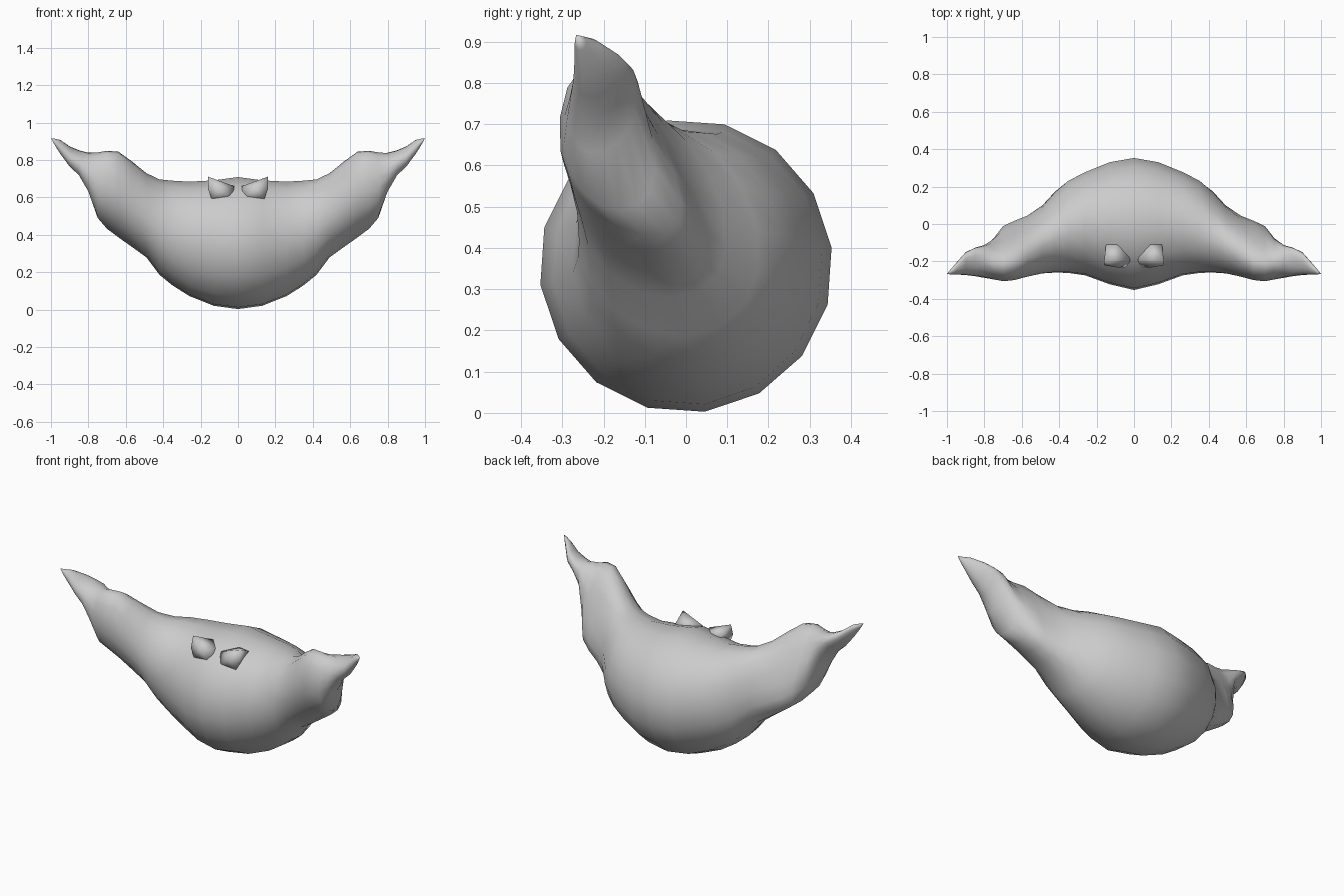
import bpy, bmesh, math


def finish(name, bm):
    bmesh.ops.recalc_face_normals(bm, faces=bm.faces)
    mesh = bpy.data.meshes.new(name)
    bm.to_mesh(mesh)
    bm.free()
    for p in mesh.polygons:
        p.use_smooth = True
    ob = bpy.data.objects.new(name, mesh)
    bpy.context.collection.objects.link(ob)
    return ob


# Round body swelling out into raised wing tips:
# x, y min, y max, z min, z max, lean of the section in degrees
sections = [
    (0.00, -0.356, 0.356, 0.000, 0.712, 0),
    (0.13, -0.325, 0.333, 0.018, 0.694, 0),
    (0.26, -0.277, 0.280, 0.070, 0.687, 0),
    (0.35, -0.264, 0.235, 0.128, 0.691, 3),
    (0.42, -0.262, 0.178, 0.186, 0.697, 8),
    (0.49, -0.267, 0.100, 0.280, 0.730, 14),
    (0.57, -0.284, 0.045, 0.337, 0.795, 22),
    (0.64, -0.302, 0.018, 0.385, 0.846, 28),
    (0.70, -0.308, -0.010, 0.430, 0.850, 28),
    (0.75, -0.298, -0.075, 0.490, 0.841, 12),
    (0.80, -0.288, -0.112, 0.630, 0.840, -14),
    (0.85, -0.279, -0.126, 0.718, 0.852, -20),
    (0.90, -0.273, -0.150, 0.765, 0.873, -20),
    (0.95, -0.270, -0.207, 0.832, 0.908, -10),
    (0.98, -0.270, -0.242, 0.880, 0.914, 0),
]
SIDES = 16
mirrored = [(-s[0],) + s[1:] for s in reversed(sections[1:])]

bm = bmesh.new()
rings = []
for x, y0, y1, z0, z1, lean in mirrored + sections:
    ring = []
    for i in range(SIDES):
        a = math.radians(7.3) + math.tau * i / SIDES
        # the front of each section leans less than its back
        t = math.radians(lean) * (0.5 + 0.3 * math.cos(a))
        ring.append(bm.verts.new((x, (y0 + y1) / 2 + (y1 - y0) / 2 * math.cos(a + t),
                                  (z0 + z1) / 2 + (z1 - z0) / 2 * math.sin(a - t))))
    rings.append(ring)
for a, b in zip(rings, rings[1:]):
    for i in range(SIDES):
        j = (i + 1) % SIDES
        bm.faces.new((a[i], a[j], b[j], b[i]))
# Pointed wing tips
for ring, x in ((rings[0], -1.0), (rings[-1], 1.0)):
    tip = bm.verts.new((x, -0.266, 0.917))
    for i in range(SIDES):
        bm.faces.new((ring[i], ring[(i + 1) % SIDES], tip))
finish("winged_body", bm)

# Pair of small horn nubs on the upper front, sunk into the body
nub = [(0.160, -0.200, 0.711), (0.160, -0.220, 0.645), (0.140, -0.220, 0.590),
       (0.030, -0.230, 0.590), (0.020, -0.190, 0.660), (0.095, -0.232, 0.655),
       (0.150, -0.110, 0.665), (0.070, -0.090, 0.664), (0.100, -0.150, 0.580)]
for side, label in ((1, "right"), (-1, "left")):
    bm = bmesh.new()
    for x, y, z in nub:
        bm.verts.new((side * x, y, z))
    bmesh.ops.convex_hull(bm, input=bm.verts)
    finish("horn_nub_" + label, bm)
